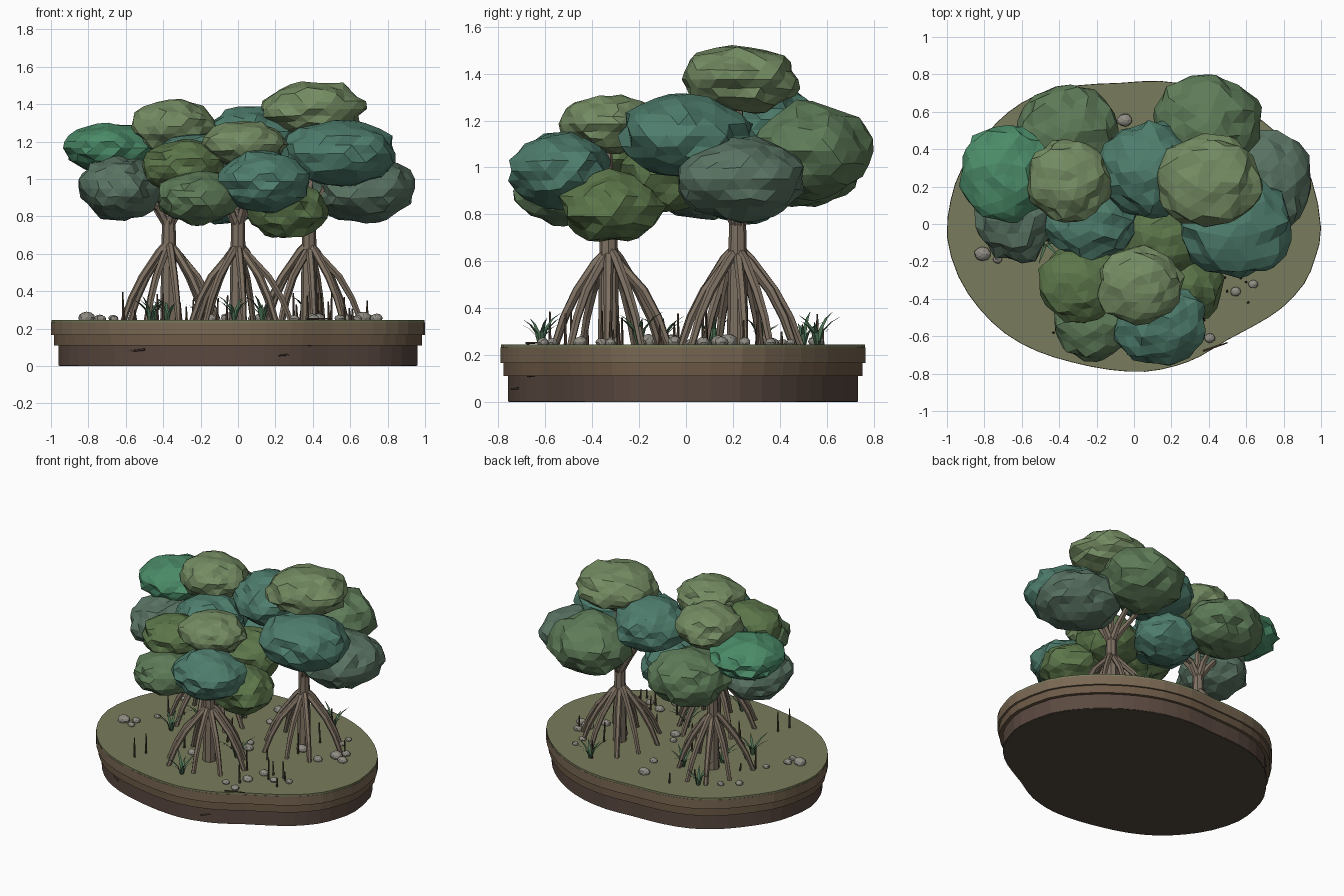
import bpy, bmesh, math, random
from mathutils import Vector, Matrix, noise

if "Cube" in bpy.data.objects:
    bpy.data.objects.remove(bpy.data.objects["Cube"])

random.seed(4)
TOP = 0.245


def mat(name, hexcol):
    lin = [(int(hexcol[i:i + 2], 16) / 255) ** 2.2 for i in (0, 2, 4)]
    m = bpy.data.materials.new(name)
    m.diffuse_color = (*lin, 1)
    m.use_nodes = True
    m.node_tree.nodes["Principled BSDF"].inputs["Base Color"].default_value = m.diffuse_color
    return m


def make(name, bm, m):
    bmesh.ops.recalc_face_normals(bm, faces=bm.faces)
    me = bpy.data.meshes.new(name)
    bm.to_mesh(me)
    bm.free()
    ob = bpy.data.objects.new(name, me)
    bpy.context.collection.objects.link(ob)
    me.materials.append(m)
    return ob


def tube(bm, pts, radii, sides=7):
    """Tapered tube through the points, capped at both ends."""
    pts = [Vector(p) for p in pts]
    rings = []
    for i, p in enumerate(pts):
        d = (pts[min(i + 1, len(pts) - 1)] - pts[max(i - 1, 0)]).normalized()
        q = d.to_track_quat('Z', 'Y')
        rings.append([bm.verts.new(p + q @ Vector((math.cos(a) * radii[i], math.sin(a) * radii[i], 0)))
                      for a in (math.tau * k / sides for k in range(sides))])
    for a, b in zip(rings, rings[1:]):
        for k in range(sides):
            n = (k + 1) % sides
            bm.faces.new((a[k], a[n], b[n], b[k]))
    bm.faces.new(rings[0])
    bm.faces.new(rings[-1])


def lump(bm, c, r, rough, subdiv, seed):
    """Faceted, noisy ellipsoid."""
    vs = bmesh.ops.create_icosphere(bm, subdivisions=subdiv, radius=1)['verts']
    turn = Matrix.Rotation(seed * 1.7, 3, 'Z')
    for v in vs:
        n = noise.noise(v.co * 2.3 + Vector((seed * 7.1, seed * 3.3, 0)))
        p = turn @ v.co * (1.0 + rough * n + random.uniform(-rough, rough) * 0.5)
        v.co = Vector(c) + Vector((p.x * r[0], p.y * r[1], p.z * r[2]))


# Island base: wavy outline, stacked soil layers
outline = [(1, -.02), (.97, -.18), (.91, -.32), (.79, -.45), (.65, -.54), (.5, -.62), (.35, -.71),
           (.22, -.76), (.06, -.79), (-.13, -.78), (-.33, -.74), (-.52, -.68), (-.69, -.585),
           (-.83, -.45), (-.94, -.28), (-1, -.07), (-.98, .13), (-.92, .3), (-.79, .48),
           (-.67, .6), (-.52, .69), (-.32, .74), (-.07, .755), (.14, .765), (.35, .73),
           (.54, .65), (.69, .55), (.83, .42), (.95, .24)]


def slab(name, s, z0, z1, m):
    bm = bmesh.new()
    ring = []
    n = len(outline)
    for i in range(n):
        a, b, c, d = (Vector(outline[(i + k) % n]) for k in (-1, 0, 1, 2))
        ring += [b, (b + c) * 0.5625 - (a + d) * 0.0625]
    f = bm.faces.new([bm.verts.new((p.x * s, p.y * s, z0)) for p in ring])
    ext = bmesh.ops.extrude_face_region(bm, geom=[f])['geom']
    for v in ext:
        if isinstance(v, bmesh.types.BMVert):
            v.co.z = z1
    return make(name, bm, m)


slab("bottom_plate", .955, 0, .004, mat("underside", "544C42"))
slab("lower_soil", .96, .003, .11, mat("dark_soil", "5A4A42"))
slab("middle_soil", .985, .11, .166, mat("mid_soil", "6C5A48"))
slab("upper_soil", 1, .166, .232, mat("light_soil", "786753"))
slab("mud_top", .998, .232, TOP, mat("moss", "787B5C"))

# Canopy clumps per tree: centre, radii, colour
teal, grey, light, olive, mid, bright = (mat(n, h) for n, h in (
    ("leaf_teal", "4F7C6C"), ("leaf_grey", "5A7363"), ("leaf_light", "738A62"),
    ("leaf_olive", "5C754B"), ("leaf_mid", "5E7A58"), ("leaf_bright", "4C8A68")))
trees = {
    "left": ((-.37, .22), [
        ((-.63, .06, .95), (.22, .26, .17), grey), ((-.69, .27, 1.165), (.24, .255, .13), bright),
        ((-.36, .49, 1.01), (.265, .255, .18), mid), ((-.35, .23, 1.28), (.23, .215, .145), light),
        ((-.23, .02, 1.08), (.24, .22, .16), teal), ((-.07, .25, .92), (.22, .2, .16), teal)]),
    "front": ((0, -.33), [
        ((-.29, -.32, 1.07), (.22, .21, .135), olive), ((-.22, -.52, .9), (.21, .21, .14), mid),
        ((.03, -.33, 1.185), (.22, .21, .125), light), ((.14, -.54, .985), (.245, .215, .16), teal),
        ((.26, -.32, .835), (.215, .215, .155), olive), ((.15, -.08, .97), (.22, .2, .16), olive)]),
    "right": ((.38, .22), [
        ((.07, .29, 1.205), (.245, .26, .18), teal), ((.4, .23, 1.375), (.275, .25, .145), light),
        ((.55, -.01, 1.135), (.3, .28, .18), teal), ((.68, .23, .95), (.275, .27, .18), grey),
        ((.39, .54, 1.07), (.285, .255, .2), mid)]),
}
bark = mat("bark", "7D7062")
seed = 0
for name, ((tx, ty), clumps) in trees.items():
    # Trunk with branches reaching into each clump
    bm = bmesh.new()
    tube(bm, [(tx, ty, TOP - .01), (tx, ty, .62), (tx, ty, .84)], [.046, .04, .034], 8)
    for c, r, m in clumps:
        mid_pt = (tx + (c[0] - tx) * .22, ty + (c[1] - ty) * .22, .85)
        tube(bm, [(tx, ty, .74), mid_pt, c], [.026, .022, .014], 6)
    make(name + "_trunk", bm, bark)
    # Arching stilt roots
    bm = bmesh.new()
    for k in range(9):
        a = math.tau * (k + random.uniform(-.2, .2)) / 9
        reach = (.28, .24, .265)[k % 3] + random.uniform(-.015, .015)
        h = random.uniform(.6, .64)
        prof = [(.015, h + .02), (.055, h - .02), (.58 * reach, .475), (.82 * reach, .36), (reach, TOP - .01)]
        tube(bm, [(tx + math.cos(a) * d, ty + math.sin(a) * d, z) for d, z in prof],
             [.02, .021, .02, .018, .015], 6)
    make(name + "_stilt_roots", bm, bark)
    for i, (c, r, m) in enumerate(clumps):
        seed += 1
        bm = bmesh.new()
        lump(bm, c, r, .12, 3, seed)
        make(f"{name}_leaf_clump_{i + 1}", bm, m)


def ground_spot():
    while True:
        x, y = random.uniform(-.8, .75), random.uniform(-.6, .6)
        if (x / .82) ** 2 + (y / .64) ** 2 < 1:
            return x, y


# Pebbles: known groups, then scattered ones
bm = bmesh.new()
rocks = [(-.81, -.16, .045), (-.73, -.19, .025), (-.74, -.12, .03), (-.05, .555, .04), (.405, -.61, .03),
         (.67, .18, .045), (.74, .15, .035), (.7, .25, .03), (-.2, -.06, .045), (.42, .14, .04)]
rocks += [(*ground_spot(), random.uniform(.022, .038)) for _ in range(16)]
for i, (x, y, r) in enumerate(rocks):
    lump(bm, (x, y, TOP + r * .3), (r, r * .85, r * .7), .1, 2, i)
make("pebbles", bm, mat("stone", "8E8B82"))

# Upright breathing roots
bm = bmesh.new()
spots = [(.6, -.31), (.57, -.29), (.61, -.42), (-.43, -.58)] + [ground_spot() for _ in range(22)]
for x, y in spots:
    h = random.uniform(.05, .15)
    tube(bm, [(x, y, TOP - .01), (x + random.uniform(-.008, .008), y, TOP + h)], [.008, .004], 5)
# Fallen twig and root ends showing in the soil edge
tube(bm, [(.37, -.68, TOP + .006), (.5, -.635, TOP + .008)], [.006, .004], 5)
for x, y, z in ((-.66, -.565, .125), (-.56, -.625, .08), (.28, -.7, .06), (.43, -.63, .115)):
    tube(bm, [(x - .06, y + .045 * (1 if x < 0 else -1), z - .005),
              (x + .06, y - .045 * (1 if x < 0 else -1), z + .008)], [.004, .006], 5)
make("breathing_roots_and_twigs", bm, mat("dark_wood", "54463B"))

# Grass tufts of curved blades
bm = bmesh.new()
for x, y in ((-.45, .5), (-.38, .12), (-.2, .32), (.38, .56), (-.02, -.62), (.13, -.2), (-.47, -.1)):
    for k in range(7):
        a = math.tau * k / 7 + random.uniform(-.3, .3)
        d, s = Vector((math.cos(a), math.sin(a), 0)), Vector((-math.sin(a), math.cos(a), 0))
        ln, prev = random.uniform(.1, .19), None
        for t, w in ((0, .007), (.4, .009), (.75, .006), (1, .001)):
            p = Vector((x, y, TOP)) + d * (.01 + ln * .65 * t * t) + Vector((0, 0, ln * (t - .25 * t * t)))
            cur = [bm.verts.new(p - s * w), bm.verts.new(p + s * w)]
            if prev:
                bm.faces.new((prev[0], prev[1], cur[1], cur[0]))
            prev = cur
make("grass_tufts", bm, mat("grass", "4C7053"))
